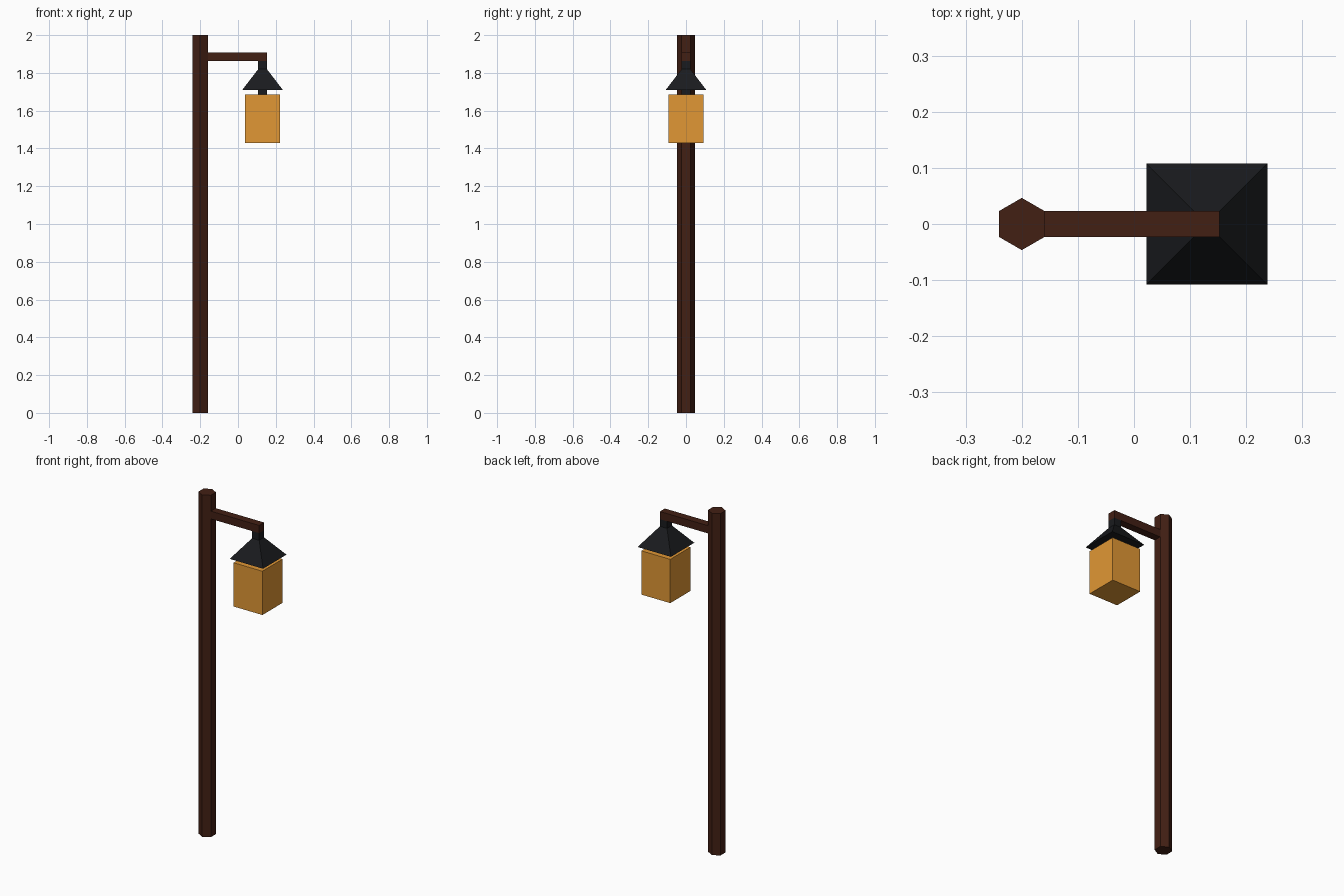
import bpy
from math import pi, sqrt

if "Cube" in bpy.data.objects:
    bpy.data.objects.remove(bpy.data.objects["Cube"])


def material(name, rgb):
    m = bpy.data.materials.new(name)
    m.diffuse_color = (*rgb, 1)
    m.use_nodes = True
    m.node_tree.nodes["Principled BSDF"].inputs["Base Color"].default_value = m.diffuse_color
    return m


wood = material("dark_wood", (0.055, 0.014, 0.007))
iron = material("black_iron", (0.010, 0.011, 0.013))
glow = material("amber_glass", (0.75, 0.31, 0.035))


def finish(name, mat):
    o = bpy.context.object
    o.name = name
    o.data.materials.append(mat)
    return o


def box(name, x0, x1, half_y, z0, z1, mat):
    bpy.ops.mesh.primitive_cube_add(size=1, location=((x0 + x1) / 2, 0, (z0 + z1) / 2))
    bpy.context.object.scale = (x1 - x0, 2 * half_y, z1 - z0)
    return finish(name, mat)


LAMP_X = 0.13   # axis of the hanging lantern
BAR = 0.0228    # half thickness of arm and hanger

# Hexagonal post, corners pointing along y
bpy.ops.mesh.primitive_cylinder_add(vertices=6, radius=0.0465, depth=2, location=(-0.2, 0, 1))
finish("post", wood)

# Horizontal arm, rooted inside the post
box("arm", -0.2, LAMP_X + BAR, BAR, 1.862, 1.907, wood)

# Iron hanger running from the arm through the roof to the lantern
box("hanger", LAMP_X - BAR, LAMP_X + BAR, BAR, 1.685, 1.862, iron)

# Four-sided sloping roof, narrowing to the hanger
bpy.ops.mesh.primitive_cone_add(vertices=4, radius1=0.108 * sqrt(2), radius2=BAR * sqrt(2),
                                depth=0.111, location=(LAMP_X, 0, 1.709 + 0.111 / 2),
                                rotation=(0, 0, pi / 4))
finish("lantern_roof", iron)

# Glowing lantern body
box("lantern_body", LAMP_X - 0.0935, LAMP_X + 0.0935, 0.0935, 1.429, 1.685, glow)
